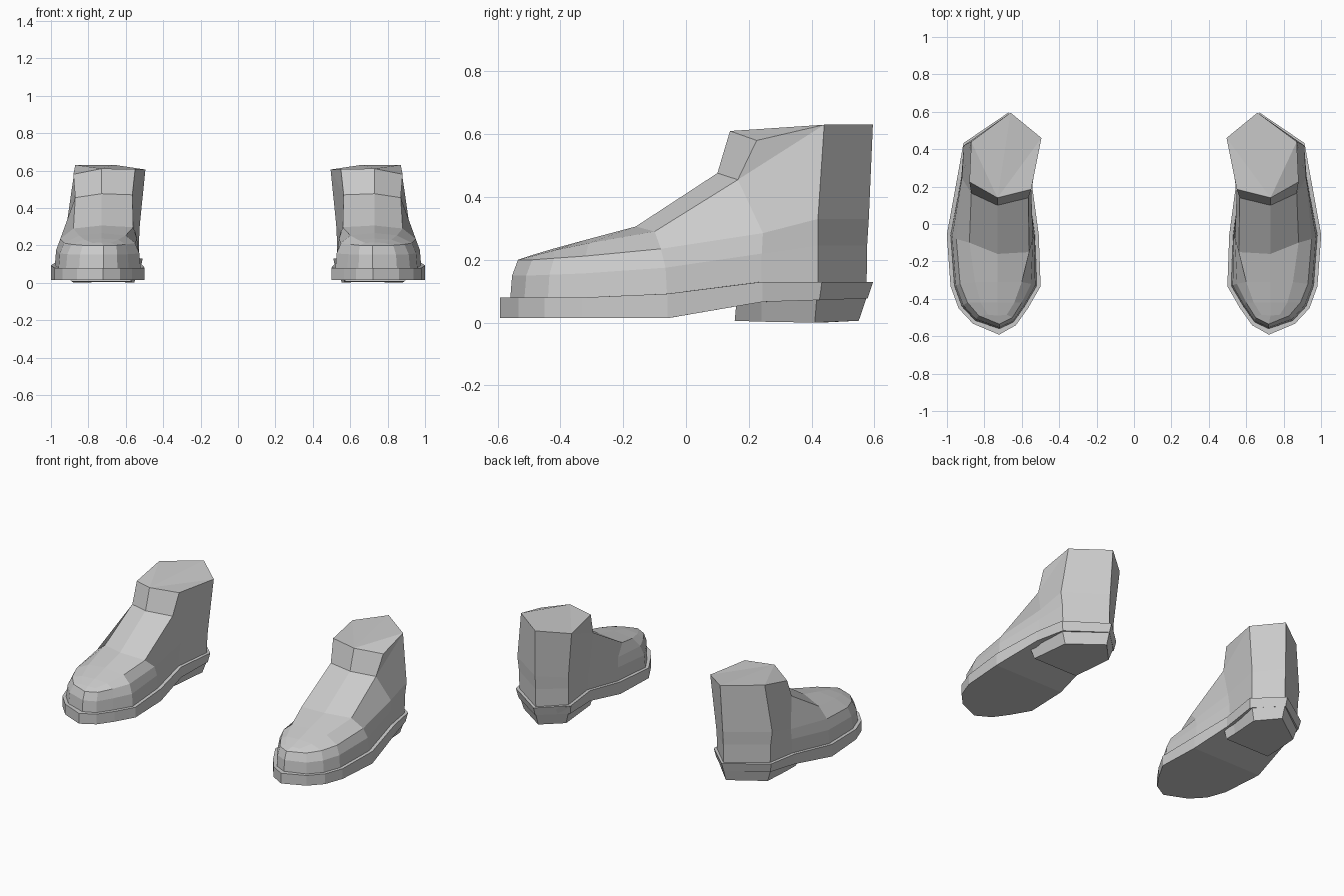
import bpy, bmesh
from mathutils import Vector

cube = bpy.data.objects.get("Cube")
if cube:
    bpy.data.objects.remove(cube, do_unlink=True)

grey = bpy.data.materials.new("plain_grey")
grey.use_nodes = True
grey.diffuse_color = (0.6, 0.6, 0.6, 1)
grey.node_tree.nodes["Principled BSDF"].inputs["Base Color"].default_value = (0.6, 0.6, 0.6, 1)


def lookup(table, y):
    """Piecewise linear height along the boot."""
    for (y0, z0), (y1, z1) in zip(table, table[1:]):
        if y <= y1:
            return z0 + (z1 - z0) * (y - y0) / (y1 - y0)
    return table[-1][1]


def bridge(bm, low, high):
    n = len(low)
    for i in range(n):
        j = (i + 1) % n
        bm.faces.new((low[i], low[j], high[j], high[i]))


def add_ring(bm, points):
    return [bm.verts.new(p) for p in points]


def finish(bm, name):
    """Make the left part and mirror it to the right boot."""
    bmesh.ops.recalc_face_normals(bm, faces=bm.faces)
    mesh = bpy.data.meshes.new(name)
    bm.to_mesh(mesh)
    bm.free()
    mesh.materials.append(grey)
    obj = bpy.data.objects.new(name, mesh)
    bpy.context.collection.objects.link(obj)
    obj.modifiers.new("other_boot", 'MIRROR').use_mirror_merge = False


SOLE_TOP = [(-0.7, 0.08), (-0.33, 0.08), (-0.06, 0.092), (0.24, 0.13), (0.7, 0.13)]
SOLE_LOW = [(-0.7, 0.014), (-0.04, 0.014), (0.24, 0.066), (0.7, 0.08)]

# Foot outline: toe, along the outer side, heel point, back along the inner side
foot = [(0.72, -0.56), (0.85, -0.515), (0.92, -0.44), (0.96, -0.33), (0.98, -0.06),
        (0.925, 0.24), (0.895, 0.42), (0.67, 0.575), (0.53, 0.44), (0.565, 0.2),
        (0.53, -0.06), (0.52, -0.33), (0.585, -0.44), (0.645, -0.525)]
N = len(foot)
base = [Vector((x, y, lookup(SOLE_TOP, y))) for x, y in foot]

# Shoulder line where the sides turn over to the instep
shoulder = [(0.72, -0.535, 0.2), (0.83, -0.49, 0.2), (0.89, -0.42, 0.205),
            (0.93, -0.32, 0.212), (0.95, -0.08, 0.235), (0.92, 0.245, 0.285),
            (0.91, 0.42, 0.33), (0.67, 0.582, 0.33), (0.525, 0.45, 0.31),
            (0.55, 0.2, 0.28), (0.54, -0.08, 0.235), (0.55, -0.32, 0.212),
            (0.6, -0.42, 0.205), (0.65, -0.5, 0.2)]
shoulder = [Vector(p) for p in shoulder]

# Instep strips from toe to shaft rim: outer edge, centre, inner edge
instep = [((0.78, -0.485, 0.213), (0.73, -0.49, 0.215), (0.68, -0.485, 0.213)),
          ((0.82, -0.42, 0.23), (0.73, -0.42, 0.236), (0.64, -0.42, 0.23)),
          ((0.85, -0.31, 0.253), (0.73, -0.31, 0.266), (0.6, -0.31, 0.253)),
          ((0.88, -0.1, 0.29), (0.73, -0.16, 0.306), (0.56, -0.15, 0.297)),
          ((0.87, 0.165, 0.455), (0.73, 0.1, 0.476), (0.565, 0.14, 0.47)),
          ((0.88, 0.225, 0.58), (0.73, 0.14, 0.61), (0.55, 0.185, 0.608))]

# Upper of the boot
bm = bmesh.new()
low = add_ring(bm, [p - Vector((0, 0, 0.01)) for p in base])
mid = []
for a, b in zip(base, shoulder):
    p = a.lerp(b, 0.25)
    p.z = a.z + (b.z - a.z) * 0.58
    mid.append(p)
mid = add_ring(bm, mid)
top = add_ring(bm, shoulder)
bridge(bm, low, mid)
bridge(bm, mid, top)
rows = [add_ring(bm, r) for r in instep]
for k in range(5):
    o, c, i = rows[k]
    if k:
        po, pc, pi = rows[k - 1]
        for quad in ((top[k], top[k + 1], o, po), (po, o, c, pc),
                     (pc, c, i, pi), (pi, i, top[N - 1 - k], top[N - k])):
            bm.faces.new(quad)
    else:
        bm.faces.new((top[0], top[1], o, c))
        bm.faces.new((top[0], c, i, top[N - 1]))
# Shaft walls and closed top
o5, c5, i5 = rows[4]
o6, c6, i6 = rows[5]
t_out, t_back, t_in = add_ring(bm, [(0.87, 0.44, 0.63), (0.66, 0.595, 0.63), (0.495, 0.46, 0.605)])
for face in ((o5, o6, c6, c5), (c5, c6, i6, i5),
             (top[5], top[6], t_out, o5), (o5, t_out, o6),
             (top[6], top[7], t_back, t_out), (top[7], top[8], t_in, t_back),
             (top[8], top[9], i5, t_in), (t_in, i5, i6),
             (c6, o6, t_out), (c6, t_out, t_back), (c6, t_back, t_in), (c6, t_in, i6)):
    bm.faces.new(face)
finish(bm, "boot_uppers")

# Sole: outline pushed outwards, with a flat rim around the upper
rim = []
for i, p in enumerate(base):
    along = base[(i + 1) % N] - base[i - 1]
    rim.append(p + Vector((along.y, -along.x, 0)).normalized() * 0.021)
rim[0].y = -0.592
under = [Vector((p.x, p.y, lookup(SOLE_LOW, p.y))) for p in rim]
for i in (6, 7, 8):
    under[i] = under[i].lerp(Vector((0.7, 0.3, under[i].z)), 0.06)
bm = bmesh.new()
inner, edge, bottom = (add_ring(bm, r) for r in (base, rim, under))
bridge(bm, bottom, edge)
bridge(bm, edge, inner)
bm.faces.new((bottom[0], bottom[1], bottom[N - 1]))
for i in range(1, 6):
    bm.faces.new((bottom[i], bottom[i + 1], bottom[N - 1 - i], bottom[N - i]))
bm.faces.new((bottom[6], bottom[7], bottom[8]))
finish(bm, "soles")

# Heel block, tapering towards the ground
bm = bmesh.new()
heel_top = add_ring(bm, [(0.925, 0.16, 0.058), (0.93, 0.24, 0.12), (0.912, 0.42, 0.125), (0.67, 0.59, 0.125),
                         (0.515, 0.45, 0.125), (0.55, 0.24, 0.12), (0.555, 0.16, 0.058)])
heel_low = add_ring(bm, [(0.89, 0.155, 0.006), (0.885, 0.24, 0.003), (0.87, 0.41, 0), (0.67, 0.55, 0.006),
                         (0.555, 0.43, 0), (0.57, 0.24, 0.003), (0.575, 0.155, 0.006)])
bridge(bm, heel_low, heel_top)
bm.faces.new(heel_low)
bm.faces.new(heel_top)
finish(bm, "heels")
